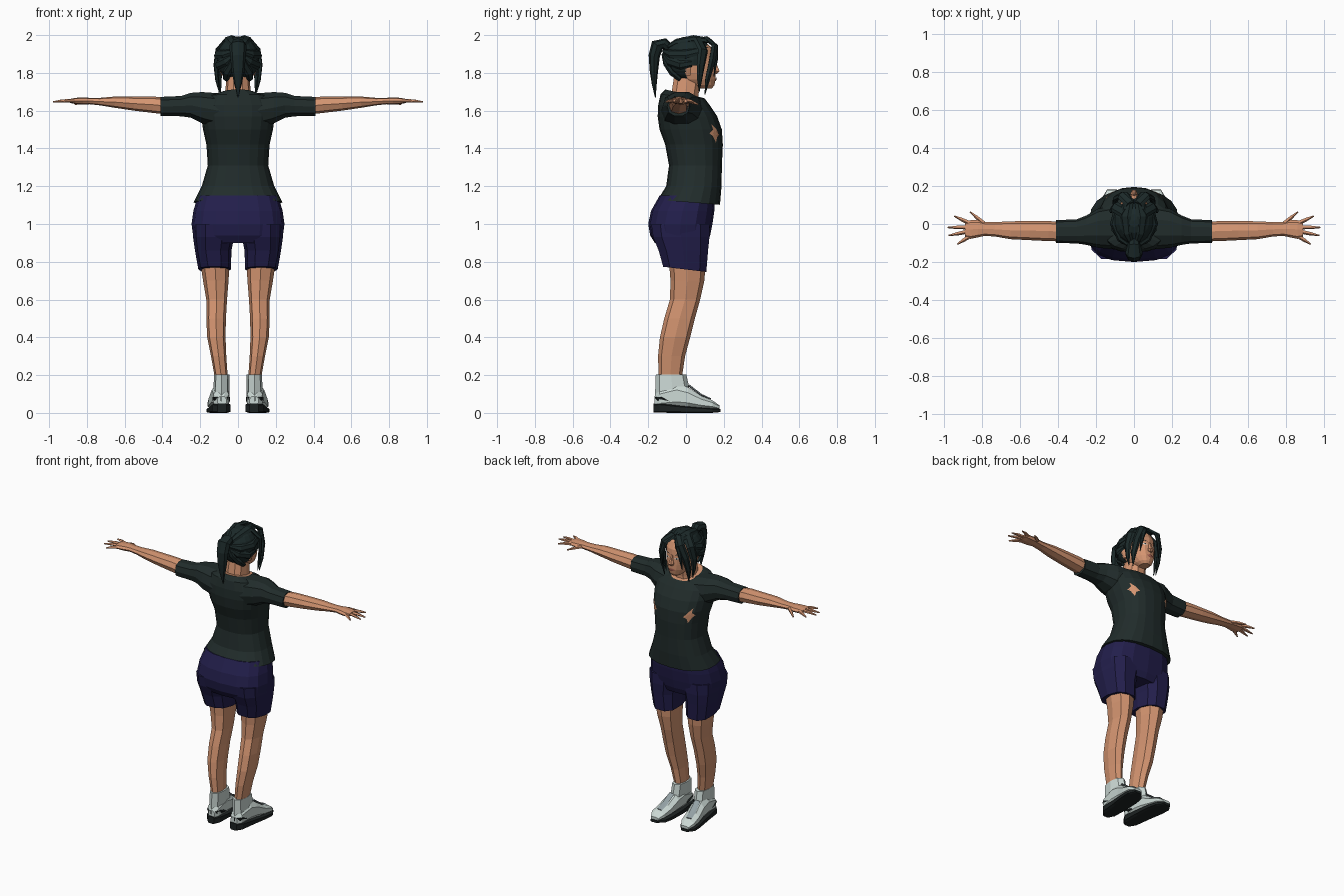
import bpy, bmesh, math
from mathutils import Vector
from mathutils.bvhtree import BVHTree


def material(name, r, g, b):
    m = bpy.data.materials.new(name)
    m.diffuse_color = (r, g, b, 1)
    return m


SKIN = material("skin", .66, .30, .165)
HAIR = material("dark hair", .011, .022, .022)
SHIRT = material("charcoal green cloth", .015, .025, .024)
SHORTS = material("navy cloth", .016, .013, .07)
SHOE = material("pale shoe", .60, .69, .66)
SOLE = material("black rubber", .012, .016, .016)
LIPS = material("lips", .38, .12, .085)
WHITE = material("eye white", .75, .72, .68)
TRIM = material("grey trim", .30, .36, .38)


def finish(name, bm, mats, mirror):
    bmesh.ops.recalc_face_normals(bm, faces=bm.faces)
    me = bpy.data.meshes.new(name)
    bm.to_mesh(me)
    bm.free()
    for m in mats:
        me.materials.append(m)
    ob = bpy.data.objects.new(name, me)
    bpy.context.collection.objects.link(ob)
    if mirror:
        ob.modifiers.new("mirror", 'MIRROR').use_mirror_merge = False
    return ob


def skin_rings(name, rings, mats, mirror=False):
    """Bridge rings of points; the end cap takes the last material."""
    bm = bmesh.new()
    vs = [[bm.verts.new(p) for p in r] for r in rings]
    n = len(vs[0])
    for a, b in zip(vs, vs[1:]):
        for i in range(n):
            j = (i + 1) % n
            bm.faces.new((a[i], a[j], b[j], b[i]))
    bm.faces.new(vs[0])
    bm.faces.new(vs[-1]).material_index = len(mats) - 1
    return finish(name, bm, mats, mirror)


def loft(name, axis, rows, mats, n=8, mirror=False, power=2.4, turn=0.0):
    """rows: (position on axis, a0, a1, b0, b1[, tilt]) rounded cross-sections."""
    rings = []
    for row in rows:
        t, a0, a1, b0, b1 = row[:5]
        tilt = row[5] if len(row) > 5 else 0
        ring = []
        for i in range(n):
            w = 2 * math.pi * (i + turn) / n
            c, s = math.cos(w), math.sin(w)
            a = (a0 + a1) / 2 + (a1 - a0) / 2 * math.copysign(abs(c) ** (2 / power), c)
            db = (b1 - b0) / 2 * math.copysign(abs(s) ** (2 / power), s)
            b, u = (b0 + b1) / 2 + db, t + tilt * db
            ring.append({'z': (a, b, u), 'x': (u, a, b), 'y': (a, u, b)}[axis])
        rings.append(ring)
    return skin_rings(name, rings, mats, mirror)


def lock(name, pts, mat, mirror=True, centre=(0, .02, 1.85), n=6):
    """Tapered strand along pts: (x, y, z, half width, half thickness)."""
    ps = [Vector(p[:3]) for p in pts]
    rings = []
    for i, p in enumerate(ps):
        t = (ps[min(i + 1, len(ps) - 1)] - ps[max(i - 1, 0)]).normalized()
        o = p - Vector(centre)
        o = (o - t * o.dot(t)).normalized()
        s = t.cross(o)
        w, h = pts[i][3:]
        rings.append([p + s * w * math.cos(2 * math.pi * k / n) + o * h * math.sin(2 * math.pi * k / n)
                      for k in range(n)])
    return skin_rings(name, rings, [mat], mirror)


def decal(name, target, outline, mat, lift=.003, mirror=True):
    """Thin patch laid on the +y side of target; outline in (x, z)."""
    me = target.data
    tree = BVHTree.FromPolygons([v.co for v in me.vertices], [p.vertices for p in me.polygons])

    def on(x, z):
        hit = tree.ray_cast(Vector((x, 2, z)), Vector((0, -1, 0)))[0]
        return Vector((x, (hit.y if hit else .1) + lift, z))
    cx = sum(p[0] for p in outline) / len(outline)
    cz = sum(p[1] for p in outline) / len(outline)
    bm = bmesh.new()
    c = bm.verts.new(on(cx, cz))
    mid = [bm.verts.new(on((x + cx) / 2, (z + cz) / 2)) for x, z in outline]
    out = [bm.verts.new(on(x, z)) for x, z in outline]
    for i in range(len(out)):
        j = (i + 1) % len(out)
        bm.faces.new((c, mid[i], mid[j]))
        bm.faces.new((mid[i], out[i], out[j], mid[j]))
    return finish(name, bm, [mat], mirror)


# Shirt body (the neck opening is capped in skin), sleeves, chest tears
shirt = loft("shirt", 'z', [
    (1.115, -.235, .235, -.15, .18, -.08), (1.2, -.192, .192, -.105, .188),
    (1.31, -.16, .16, -.09, .19), (1.42, -.167, .167, -.11, .195),
    (1.5, -.185, .185, -.14, .19), (1.57, -.195, .195, -.15, .165),
    (1.63, -.195, .195, -.147, .125), (1.675, -.16, .16, -.135, .10, -.1),
    (1.69, -.09, .09, -.11, .09, -.22)], [SHIRT, SKIN], n=20)
loft("sleeve", 'x', [
    (.09, -.135, .10, 1.5, 1.695), (.19, -.125, .08, 1.53, 1.702), (.25, -.11, .045, 1.56, 1.697),
    (.30, -.102, .025, 1.568, 1.68), (.41, -.10, .02, 1.57, 1.675)], [SHIRT], n=10, mirror=True)
decal("shirt_tear", shirt, [(.10, 1.47), (.12, 1.46), (.125, 1.43), (.145, 1.465), (.158, 1.48),
                            (.145, 1.50), (.15, 1.53), (.125, 1.50)], SKIN, .004)

# Shorts
loft("shorts_hips", 'z', [
    (.90, -.225, .225, -.165, .11), (.94, -.238, .238, -.19, .128), (1.0, -.246, .246, -.2, .14),
    (1.07, -.236, .236, -.185, .15), (1.15, -.212, .212, -.14, .155)], [SHORTS], n=16, power=2.6)
loft("shorts_leg", 'z', [
    (.76, .037, .21, -.125, .112, -.12), (.86, .035, .228, -.15, .122), (.93, .02, .238, -.18, .13),
    (1.0, .01, .24, -.19, .13)], [SHORTS], n=10, mirror=True, power=2.6)

# Bare legs
loft("leg", 'z', [
    (.10, .055, .122, -.145, -.03), (.2, .055, .125, -.145, -.02), (.3, .062, .143, -.148, -.005),
    (.4, .066, .163, -.138, .022), (.5, .064, .168, -.115, .047), (.6, .058, .168, -.085, .075),
    (.7, .05, .185, -.082, .097), (.8, .045, .2, -.09, .105)], [SKIN], n=8, mirror=True)

# Shoes
loft("shoe_foot", 'y', [
    (-.167, .06, .11, .03, .09), (-.14, .045, .132, .02, .13), (-.05, .042, .142, .02, .16),
    (.01, .045, .148, .02, .14), (.08, .052, .16, .02, .093), (.14, .062, .164, .02, .068),
    (.178, .085, .145, .018, .04)], [SHOE], n=8, mirror=True, turn=.5)
loft("shoe_ankle", 'z', [
    (.06, .044, .132, -.165, .03), (.12, .046, .13, -.163, .02), (.203, .045, .127, -.16, .002)],
    [SHOE], n=8, mirror=True)
loft("shoe_collar", 'z', [(.06, .041, .135, -.168, .0), (.085, .042, .134, -.168, -.11, 0)],
     [SOLE], n=8, mirror=True)
lock("shoe_seam", [(.098, .015, .145, .02, .006), (.106, .08, .096, .022, .005),
                   (.112, .13, .074, .02, .004)], TRIM, centre=(.1, .05, -1))
loft("shoe_sole", 'y', [
    (-.172, .06, .11, 0, .05), (-.14, .038, .138, 0, .052), (-.03, .037, .15, 0, .038),
    (.08, .042, .166, 0, .028), (.14, .055, .168, 0, .024), (.182, .09, .142, .004, .022)],
    [SOLE], n=8, mirror=True, power=5, turn=.5)

# Arms, hands and fingers
loft("arm", 'x', [
    (.36, -.092, .012, 1.578, 1.668), (.45, -.09, .015, 1.588, 1.675), (.55, -.085, .016, 1.6, 1.675),
    (.65, -.08, .014, 1.615, 1.675), (.73, -.066, .01, 1.628, 1.668), (.785, -.062, .01, 1.634, 1.668),
    (.82, -.07, .02, 1.632, 1.67), (.86, -.078, .02, 1.635, 1.668), (.89, -.07, .01, 1.641, 1.662)],
    [SKIN], n=8, mirror=True)
fingers = {"index_finger": ((.87, .008), (.945, .042)), "middle_finger": ((.88, -.016), (.98, -.018)),
           "ring_finger": ((.88, -.04), (.975, -.06)), "little_finger": ((.865, -.064), (.93, -.106)),
           "thumb": ((.79, .005), (.862, .064))}
for part, ((x0, y0), (x1, y1)) in fingers.items():
    drop = .018 if part == "thumb" else .005
    lock(part, [(x0, y0, 1.652, .012, .01), ((x0 + x1) / 2, (y0 + y1) / 2, 1.654 - drop / 2, .01, .009),
                (x1, y1, 1.651 - drop, .004, .004)], SKIN, centre=(.9, 0, -5), n=5)

# Neck and head
loft("neck", 'z', [(1.58, -.08, .08, -.09, .07), (1.69, -.068, .068, -.08, .07),
                   (1.79, -.06, .06, -.065, .085)], [SKIN], n=10)
head = loft("head", 'z', [
    (1.718, -.03, .03, .06, .138), (1.735, -.05, .05, .02, .15), (1.765, -.069, .069, -.04, .157),
    (1.80, -.08, .08, -.07, .157), (1.85, -.087, .087, -.085, .155), (1.90, -.088, .088, -.085, .15),
    (1.94, -.075, .075, -.07, .13), (1.97, -.045, .045, -.03, .09)], [SKIN], n=16, power=2.2)
loft("nose", 'z', [(1.795, -.013, .013, .145, .165), (1.808, -.019, .019, .14, .18),
                   (1.83, -.011, .011, .14, .171), (1.865, -.007, .007, .14, .157)], [SKIN], n=6)
loft("ear", 'z', [(1.785, .07, .088, .0, .025), (1.82, .075, .1, -.015, .03),
                  (1.845, .075, .105, -.02, .03), (1.855, .08, .1, -.01, .02)], [SKIN], n=6, mirror=True)
decal("eye", head, [(.018, 1.843), (.034, 1.852), (.052, 1.847), (.036, 1.838)], WHITE)
decal("iris", head, [(.029, 1.845), (.035, 1.851), (.041, 1.845), (.035, 1.839)], HAIR, .005)
decal("brow", head, [(.014, 1.866), (.038, 1.875), (.06, 1.867), (.038, 1.869)], HAIR)
decal("mouth", head, [(-.026, 1.767), (-.008, 1.775), (0, 1.773), (.008, 1.775), (.026, 1.767),
                      (.01, 1.757), (-.01, 1.757)], LIPS, .005, False)

# Hair cap, open over the face and ears
bm = bmesh.new()
bmesh.ops.create_uvsphere(bm, u_segments=18, v_segments=12, radius=1)
for v in bm.verts:
    v.co = (v.co.x * .113, .018 + v.co.y * .13, 1.872 + v.co.z * .122)
gone = []
for f in bm.faces:
    c = f.calc_center_median()
    if c.z < 1.765 or (c.y > .085 and c.z < 1.935) or (c.y > .0 and c.z < 1.855):
        gone.append(f)
bmesh.ops.delete(bm, geom=gone, context='FACES')
finish("hair_cap", bm, [HAIR], False)

# Face-framing strands and swept-back locks
strands = {
    "fringe_lock": [(.02, .11, 1.982, .03, .012), (.065, .152, 1.945, .026, .014),
                    (.093, .138, 1.86, .024, .014), (.1, .115, 1.77, .018, .011), (.092, .10, 1.685, .002, .002)],
    "side_lock": [(.05, .06, 1.982, .03, .012), (.102, .09, 1.92, .03, .014), (.115, .078, 1.84, .024, .012),
                  (.11, .072, 1.76, .014, .009), (.1, .07, 1.70, .002, .002)],
    "front_wisp": [(.01, .11, 1.985, .018, .01), (.045, .158, 1.94, .016, .01),
                   (.068, .16, 1.87, .012, .008), (.075, .148, 1.78, .002, .002)],
    "crown_lock": [(.03, .12, 1.972, .03, .012), (.045, .04, 1.983, .032, .014),
                   (.035, -.05, 1.965, .025, .014), (.01, -.11, 1.93, .01, .01)],
    "temple_lock": [(.09, .09, 1.92, .022, .01), (.112, .0, 1.9, .026, .012),
                    (.075, -.08, 1.9, .024, .012), (.015, -.118, 1.915, .01, .01)],
    "ear_lock": [(.105, .03, 1.85, .018, .01), (.108, -.03, 1.84, .024, .012),
                 (.065, -.09, 1.86, .024, .012), (.01, -.118, 1.9, .01, .01)],
    "nape_lock": [(.065, -.03, 1.765, .018, .01), (.06, -.075, 1.8, .024, .012),
                  (.03, -.108, 1.85, .02, .012), (.01, -.12, 1.9, .01, .01)]}
for part, pts in strands.items():
    lock(part, pts, HAIR)

# Ponytail
lock("ponytail", [(0, -.075, 1.92, .022, .022), (0, -.115, 1.955, .036, .03), (0, -.152, 1.945, .046, .036),
                  (0, -.168, 1.89, .042, .03), (0, -.17, 1.81, .034, .022), (0, -.168, 1.74, .02, .013),
                  (0, -.162, 1.67, .002, .002)], HAIR, False, centre=(0, -.1, 1.80), n=8)
